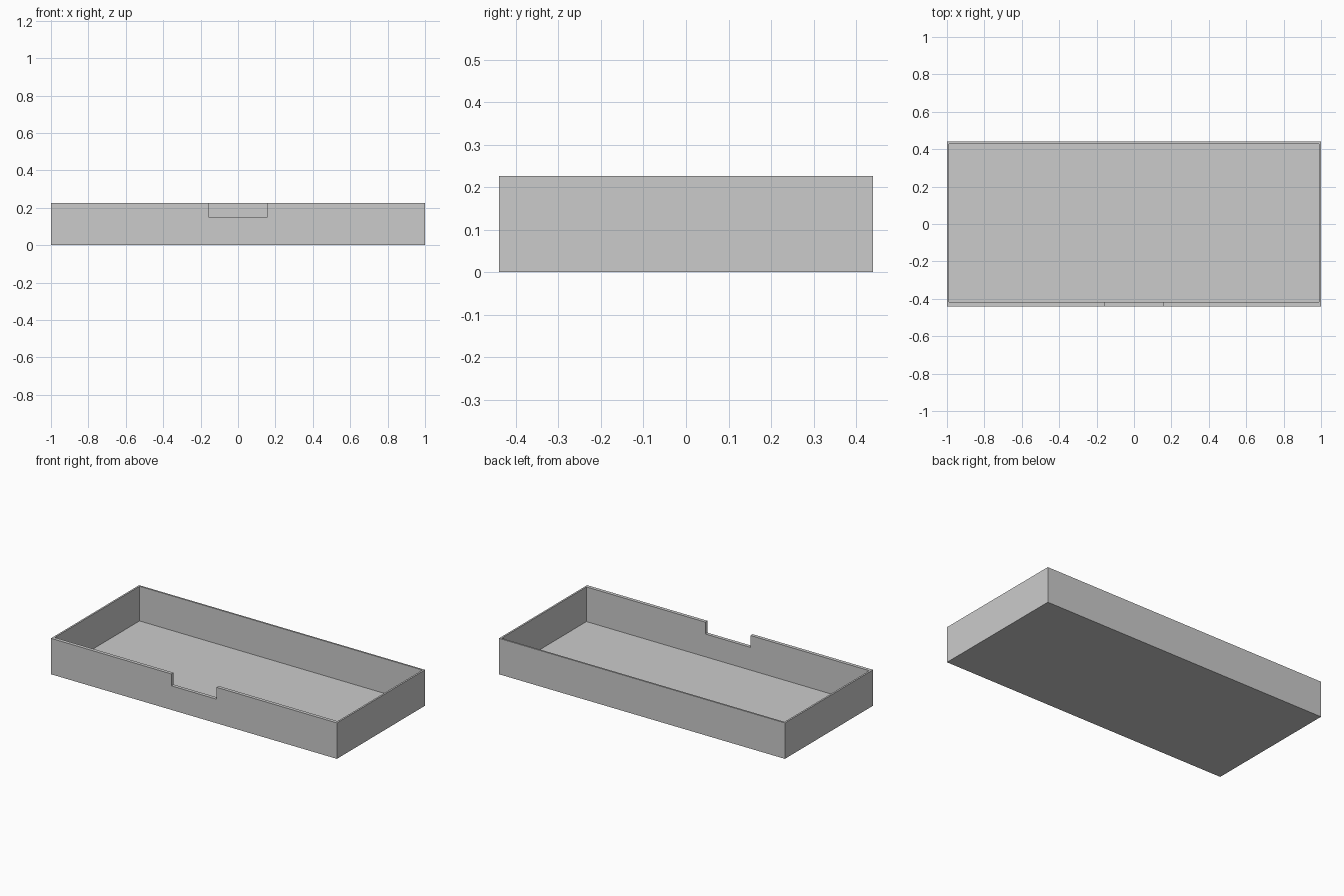
import bpy

cube = bpy.data.objects.get("Cube")
if cube:
    bpy.data.objects.remove(cube, do_unlink=True)

WIDTH, DEPTH, HEIGHT = 2.0, 0.88, 0.227
WALL, FRONT_WALL, FLOOR = 0.011, 0.022, 0.008
NOTCH_HALF, NOTCH_Z = 0.158, 0.152


def box(name, low, high):
    """Axis-aligned box between two corners."""
    bpy.ops.mesh.primitive_cube_add(size=1)
    obj = bpy.context.object
    obj.name = obj.data.name = name
    for v in obj.data.vertices:
        v.co = [h if c > 0 else l for c, l, h in zip(v.co, low, high)]
    return obj


def cut(target, cutter):
    """Subtract the cutter from the target, then discard it."""
    mod = target.modifiers.new("Cut", "BOOLEAN")
    mod.operation, mod.solver, mod.object = "DIFFERENCE", "EXACT", cutter
    bpy.context.view_layer.objects.active = target
    bpy.ops.object.modifier_apply(modifier=mod.name)
    bpy.data.objects.remove(cutter, do_unlink=True)


x, y = WIDTH / 2, DEPTH / 2

# Solid block that becomes the tray
tray = box("open_tray", (-x, -y, 0), (x, y, HEIGHT))

# Hollow interior, leaving a thicker front wall
cut(tray, box("cavity", (-x + WALL, -y + FRONT_WALL, FLOOR),
              (x - WALL, y - WALL, HEIGHT + 1)))

# Finger notch through the front wall
cut(tray, box("notch", (-NOTCH_HALF, -y - 1, NOTCH_Z),
              (NOTCH_HALF, -y + FRONT_WALL * 2, HEIGHT + 1)))

# Plain grey finish
grey = bpy.data.materials.new("plain_grey")
grey.use_nodes = True
colour = (0.6, 0.6, 0.6, 1)
grey.diffuse_color = colour
grey.node_tree.nodes["Principled BSDF"].inputs["Base Color"].default_value = colour
tray.data.materials.clear()
tray.data.materials.append(grey)
